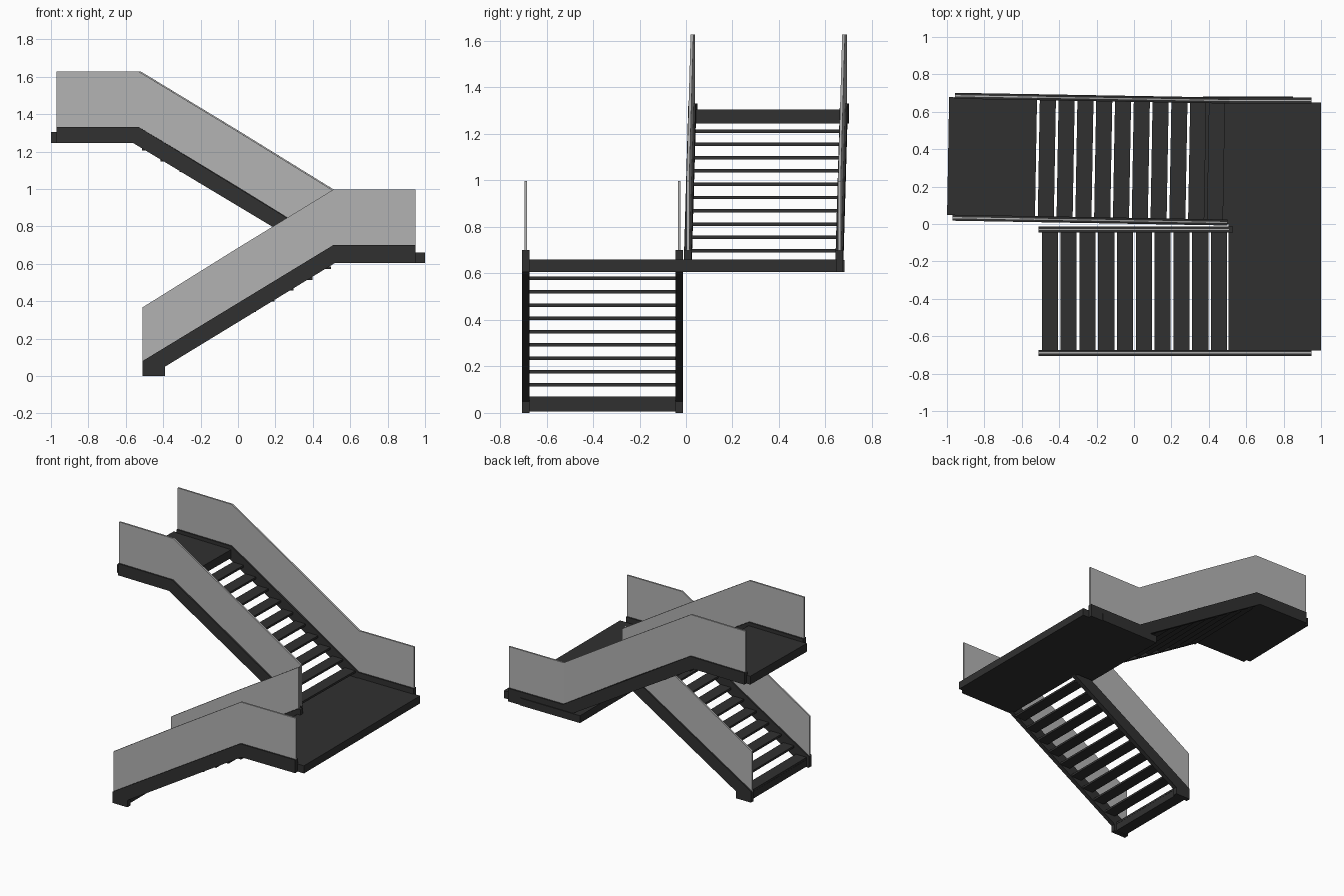
import bpy, bmesh
from math import radians
from mathutils import Matrix, Vector

if "Cube" in bpy.data.objects:
    bpy.data.objects.remove(bpy.data.objects["Cube"])


def material(name, color):
    m = bpy.data.materials.new(name)
    m.diffuse_color = color
    m.use_nodes = True
    m.node_tree.nodes["Principled BSDF"].inputs["Base Color"].default_value = m.diffuse_color
    return m


DARK = material("dark_steel", (0.03, 0.03, 0.03, 1))
GLASS = material("smoked_glass", (0.45, 0.45, 0.45, 0.55))

# The upper flight is turned very slightly about the landing edge
PIVOT = Vector((0.5, 0, 0))
YAW = (Matrix.Translation(PIVOT) @ Matrix.Rotation(radians(-1), 4, 'Z')
       @ Matrix.Translation(-PIVOT))
STILL = Matrix.Identity(4)


def slab(name, profile, y0, y1, mat=DARK, turn=STILL):
    """Extrude an x-z profile from y0 to y1."""
    bm = bmesh.new()
    face = bm.faces.new([bm.verts.new((x, y0, z)) for x, z in profile])
    ext = bmesh.ops.extrude_face_region(bm, geom=[face])
    moved = [v for v in ext["geom"] if isinstance(v, bmesh.types.BMVert)]
    bmesh.ops.translate(bm, verts=moved, vec=(0, y1 - y0, 0))
    bmesh.ops.recalc_face_normals(bm, faces=bm.faces)
    bm.transform(turn)
    me = bpy.data.meshes.new(name)
    bm.to_mesh(me)
    bm.free()
    me.materials.append(mat)
    ob = bpy.data.objects.new(name, me)
    bpy.context.collection.objects.link(ob)
    return ob


def box(name, x0, x1, y0, y1, z0, z1, turn=STILL):
    return slab(name, [(x0, z0), (x1, z0), (x1, z1), (x0, z1)], y0, y1, DARK, turn)


def glass_run(name, base, y, turn=STILL, height=0.297):
    """One upright pane between each pair of base points."""
    for i, ((xa, za), (xb, zb)) in enumerate(zip(base, base[1:])):
        slab(f"{name}_{i + 1}",
             [(xa, za), (xb, zb), (xb, zb + height), (xa, za + height)],
             y - 0.006, y + 0.006, GLASS, turn)


# Lower flight stringers and glass, the outer one running along the landing
for name, y, end in (("outer", -0.689, 0.95), ("inner", -0.029, 0.53)):
    slab(f"lower_stringer_{name}",
         [(-0.51, 0), (-0.39, 0), (-0.39, 0.05), (0.52, 0.605), (end, 0.605),
          (end, 0.70), (0.51, 0.70), (-0.51, 0.08)], y - 0.016, y + 0.016)
    base = [(-0.51, 0.07), (-0.005, 0.385), (0.51, 0.70)]
    if end > 0.9:
        base.append((end, 0.70))
    glass_run(f"lower_glass_{name}", base, y)

# Lower treads and foot plate
for k in range(10):
    x, z = -0.493 + 0.1005 * k, 0.064 + 0.0572 * k
    box(f"lower_tread_{k + 1}", x, x + 0.086, -0.675, -0.043, z - 0.008, z + 0.007)
box("foot_plate", -0.493, -0.407, -0.675, -0.043, 0.005, 0.055)

# Middle landing, with the part reaching under the upper flight
box("middle_landing", 0.505, 1.0, -0.675, 0.65, 0.605, 0.66)
box("landing_extension", 0.37, 0.85, 0.0, 0.682, 0.605, 0.658)

# Upper flight stringers and glass
for name, y in (("inner", 0.008), ("outer", 0.66)):
    slab(f"upper_stringer_{name}",
         [(-0.97, 1.33), (-0.53, 1.33), (0.5, 0.70), (0.5, 0.65), (0.43, 0.65),
          (-0.56, 1.245), (-0.97, 1.245)], y - 0.016, y + 0.016, DARK, YAW)
    glass_run(f"upper_glass_{name}",
              [(-0.97, 1.33), (-0.53, 1.33), (-0.01, 1.015), (0.5, 0.70)], y, YAW)

# Back edge of the middle landing
box("landing_back_stringer", 0.5, 0.95, 0.644, 0.676, 0.605, 0.70)
glass_run("landing_back_glass", [(0.51, 0.70), (0.95, 0.70)], 0.66)

# Upper treads
for k in range(10):
    x, z = -0.515 + 0.1005 * k, 1.213 - 0.0572 * k
    box(f"upper_tread_{k + 1}", x, x + 0.086, 0.02, 0.65, z - 0.008, z + 0.007, YAW)

# Top landing
box("top_landing", -1.0, -0.53, 0.022, 0.652, 1.245, 1.305, YAW)
